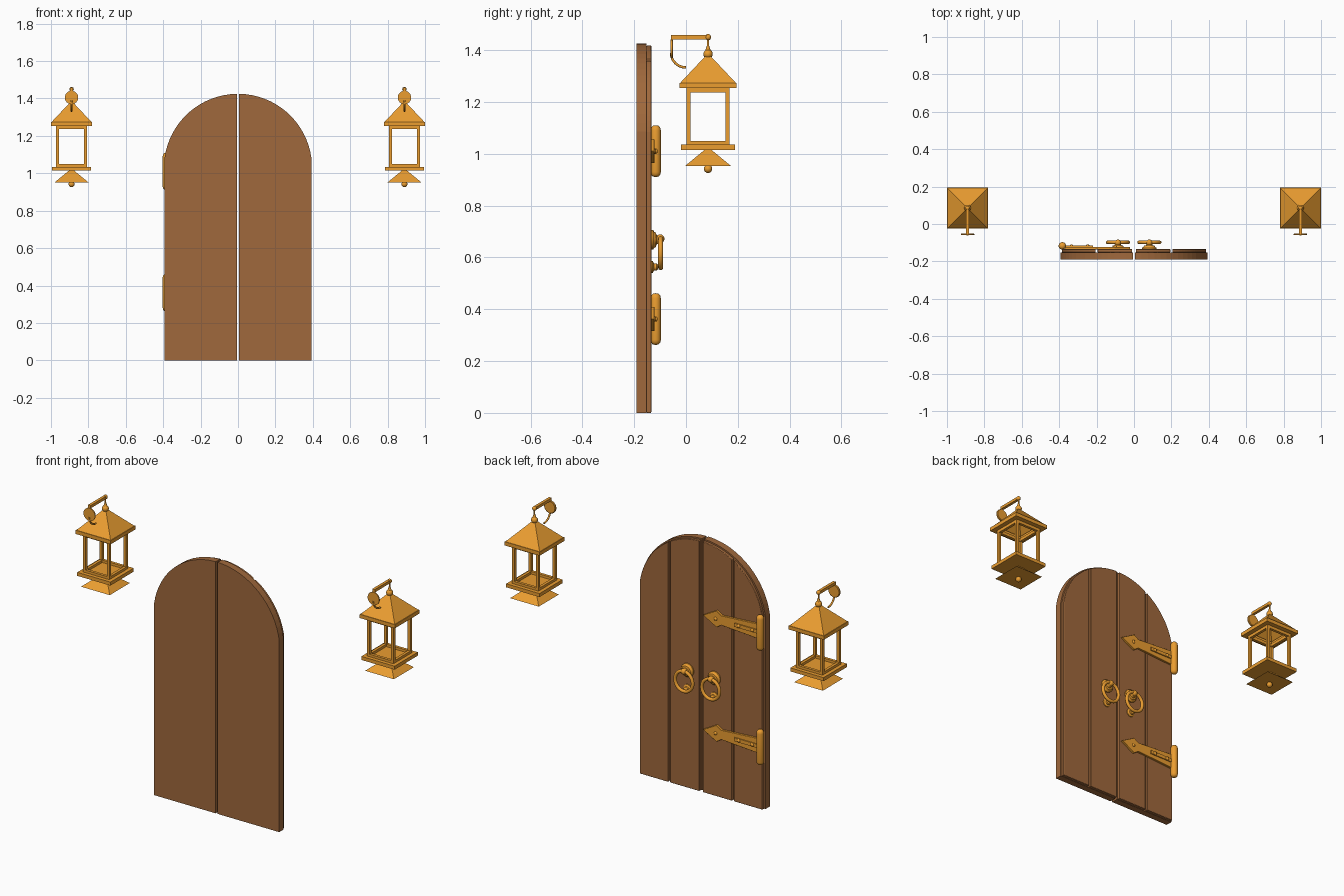
import bpy, bmesh, math
from mathutils import Matrix, Vector

if "Cube" in bpy.data.objects:
    bpy.data.objects.remove(bpy.data.objects["Cube"])


def material(name, rgb):
    m = bpy.data.materials.new(name)
    m.diffuse_color = (*rgb, 1)
    m.use_nodes = True
    m.node_tree.nodes["Principled BSDF"].inputs["Base Color"].default_value = m.diffuse_color
    return m


WOOD = material("wood", (0.35, 0.14, 0.045))
BRASS = material("brass", (0.83, 0.34, 0.03))


def finish(bm, name, mat, bevel=0, smooth=False):
    bmesh.ops.recalc_face_normals(bm, faces=bm.faces)
    me = bpy.data.meshes.new(name)
    bm.to_mesh(me)
    bm.free()
    ob = bpy.data.objects.new(name, me)
    bpy.context.collection.objects.link(ob)
    me.materials.append(mat)
    if bevel:
        mod = ob.modifiers.new("bevel", 'BEVEL')
        mod.width, mod.segments, mod.limit_method = bevel, 3, 'ANGLE'
    if smooth:
        bpy.ops.object.select_all(action='DESELECT')
        ob.select_set(True)
        bpy.context.view_layer.objects.active = ob
        bpy.ops.object.shade_smooth_by_angle(angle=math.radians(40))
    return ob


def slab(name, pts, y0, y1, mat, bevel=0):
    """Extrude an xz outline from y0 to y1."""
    bm = bmesh.new()
    f = bm.faces.new([bm.verts.new((x, y0, z)) for x, z in pts])
    new = bmesh.ops.extrude_face_region(bm, geom=[f])["geom"]
    bmesh.ops.translate(bm, vec=(0, y1 - y0, 0),
                        verts=[g for g in new if isinstance(g, bmesh.types.BMVert)])
    return finish(bm, name, mat, bevel)


def box(name, lo, hi):
    lo, hi = Vector(lo), Vector(hi)
    bm = bmesh.new()
    bmesh.ops.create_cube(bm, size=1, matrix=Matrix.Translation((lo + hi) / 2)
                          @ Matrix.Diagonal((*(hi - lo), 1)))
    return finish(bm, name, BRASS)


def lathe(name, profile, loc, axis='Z', steps=24):
    """Spin (radius, height) points about an axis through loc."""
    bm = bmesh.new()
    vs = [bm.verts.new((r, 0, h)) for r, h in profile]
    es = [bm.edges.new(p) for p in zip(vs, vs[1:])]
    bmesh.ops.spin(bm, geom=vs + es, axis=(0, 0, 1), cent=(0, 0, 0),
                   angle=math.tau, steps=steps)
    bmesh.ops.remove_doubles(bm, verts=bm.verts, dist=1e-5)
    rot = Matrix.Rotation(-math.pi / 2, 4, 'X') if axis == 'Y' else Matrix()
    bm.transform(Matrix.Translation(loc) @ rot)
    return finish(bm, name, BRASS, smooth=True)


def ball(name, r, loc):
    arc = [(r * math.sin(a), r * math.cos(a)) for a in
           (math.pi * i / 10 for i in range(11))]
    return lathe(name, arc, loc)


def tube(name, pts, r, cyclic=False):
    cu = bpy.data.curves.new(name, 'CURVE')
    cu.dimensions, cu.bevel_depth, cu.bevel_resolution = '3D', r, 3
    cu.use_fill_caps = True
    sp = cu.splines.new('POLY')
    sp.points.add(len(pts) - 1)
    for p, c in zip(sp.points, pts):
        p.co = (*c, 1)
    sp.use_cyclic_u = cyclic
    sp.use_smooth = True
    ob = bpy.data.objects.new(name, cu)
    bpy.context.collection.objects.link(ob)
    cu.materials.append(BRASS)


def pyramid(name, half0, half1, z0, z1, cx, cy, base=True):
    bm = bmesh.new()
    bmesh.ops.create_cone(bm, segments=4, cap_ends=True, radius1=half0 * 2 ** .5,
                          radius2=half1 * 2 ** .5, depth=z1 - z0,
                          matrix=Matrix.Translation((cx, cy, (z0 + z1) / 2))
                          @ Matrix.Rotation(math.pi / 4, 4, 'Z'))
    if not base:
        bm.faces.ensure_lookup_table()
        low = min(bm.faces, key=lambda f: f.calc_center_median().z)
        bmesh.ops.delete(bm, geom=[low], context='FACES_ONLY')
    return finish(bm, name, BRASS)


def square_frame(name, outer, inner, z0, z1, cx, cy):
    for s in (-1, 1):
        a, b = sorted((s * inner, s * outer))
        box(name + "_side", (cx + a, cy - outer, z0), (cx + b, cy + outer, z1))
        box(name + "_cross", (cx - inner, cy + a, z0), (cx + inner, cy + b, z1))


def arched(x0, x1, inset=0):
    """Outline of a strip of the door under the round arch."""
    R, zc = 0.396 - inset, 1.029
    a0, a1 = math.acos(x1 / R), math.acos(x0 / R)
    arc = [a0 + (a1 - a0) * i / 16 for i in range(17)]
    return [(x0, 0), (x1, 0)] + [(R * math.cos(a), zc + R * math.sin(a)) for a in arc]


# Door leaves: solid front board with two planks behind
for s, side in ((-1, "left"), (1, "right")):
    slab(side + "_door_board", arched(*sorted((s * .006, s * .392))), -.191, -.152, WOOD)
    for a, b in ((.010, .194), (.206, .385)):
        slab(side + "_door_plank", arched(*sorted((s * a, s * b)), .007),
             -.152, -.134, WOOD, .003)

# Ring handles: rosette, ball, ring and striking stud
for x in (-.086, .082):
    lathe("handle_rosette", [(0, 0), (.038, 0), (.038, .009), (.03, .014), (.028, .02),
                             (.018, .022), (.014, .036), (0, .036)], (x, -.136, .668), 'Y')
    ball("handle_ball", .017, (x, -.1, .672))
    tube("handle_ring", [(x + .055 * math.cos(a), -.098, .617 + .057 * math.sin(a)) for a in
                         (math.tau * i / 32 for i in range(32))], .0095, True)
    lathe("handle_stud", [(0, 0), (.024, 0), (.024, .007), (.014, .012), (.014, .022),
                          (.009, .027), (0, .028)], (x, -.136, .563), 'Y')

# Strap hinges on the left leaf
for z in (.362, 1.01):
    half = [(-.02, 0), (-.105, .047), (-.135, .027), (-.37, .042)]
    pts = half + [(x, -h) for x, h in reversed(half[1:])]
    slab("hinge_strap", [(x, z + h) for x, h in pts], -.136, -.122, BRASS, .002)
    slab("hinge_bar", [(-.37, z - .01), (-.22, z - .01), (-.22, z + .01), (-.37, z + .01)],
         -.123, -.116, BRASS)
    lathe("hinge_barrel", [(0, -.1), (.011, -.098), (.018, -.09), (.02, -.08), (.02, .08),
                           (.018, .09), (.011, .098), (0, .1)], (-.383, -.117, z))
    for x, y in ((-.334, -.117), (-.248, -.117), (-.1, -.123)):
        lathe("hinge_screw", [(.01, 0), (.009, .004), (.005, .007), (0, .008)], (x, y, z), 'Y', 12)

# Hanging lanterns
cy = .085
for cx in (-.89, .89):
    # Roof
    pyramid("lantern_roof", .108, .012, 1.273, 1.375, cx, cy, base=False)
    square_frame("roof_edge", .11, .078, 1.253, 1.274, cx, cy)
    # Cage
    square_frame("cage_top", .083, .067, 1.236, 1.254, cx, cy)
    square_frame("cage_bottom", .083, .067, 1.034, 1.049, cx, cy)
    for sx in (-1, 1):
        for sy in (-1, 1):
            px, py = cx + sx * .075, cy + sy * .075
            box("cage_post", (px - .008, py - .008, 1.035), (px + .008, py + .008, 1.252))
    # Base and pendant
    pyramid("lantern_base", .104, .104, 1.015, 1.035, cx, cy)
    pyramid("lantern_pendant", .09, .012, .952, 1.016, cx, cy)
    ball("pendant_ball", .016, (cx, cy, .942))
    # Finial and hanger
    ball("roof_ball", .018, (cx, cy, 1.385))
    lathe("hanger_rod", [(0, 0), (.01, 0), (.004, .018), (.004, .05), (0, .05)], (cx, cy, 1.4))
    box("bracket_arm", (cx - .008, -.058, 1.442), (cx + .008, cy, 1.458))
    ball("arm_end_ball", .012, (cx, cy, 1.45))
    # Wall mount
    lathe("wall_disc", [(0, 0), (.036, 0), (.036, .007), (.033, .01), (0, .01)],
          (cx, -.06, 1.405), 'Y')
    box("bracket_plate", (cx - .007, -.058, 1.385), (cx + .007, -.05, 1.458))
    tube("bracket_scroll", [(cx, -.058 * math.cos(a), 1.39 - .057 * math.sin(a)) for a in
                            (math.pi / 2 * i / 12 for i in range(13))], .005)
